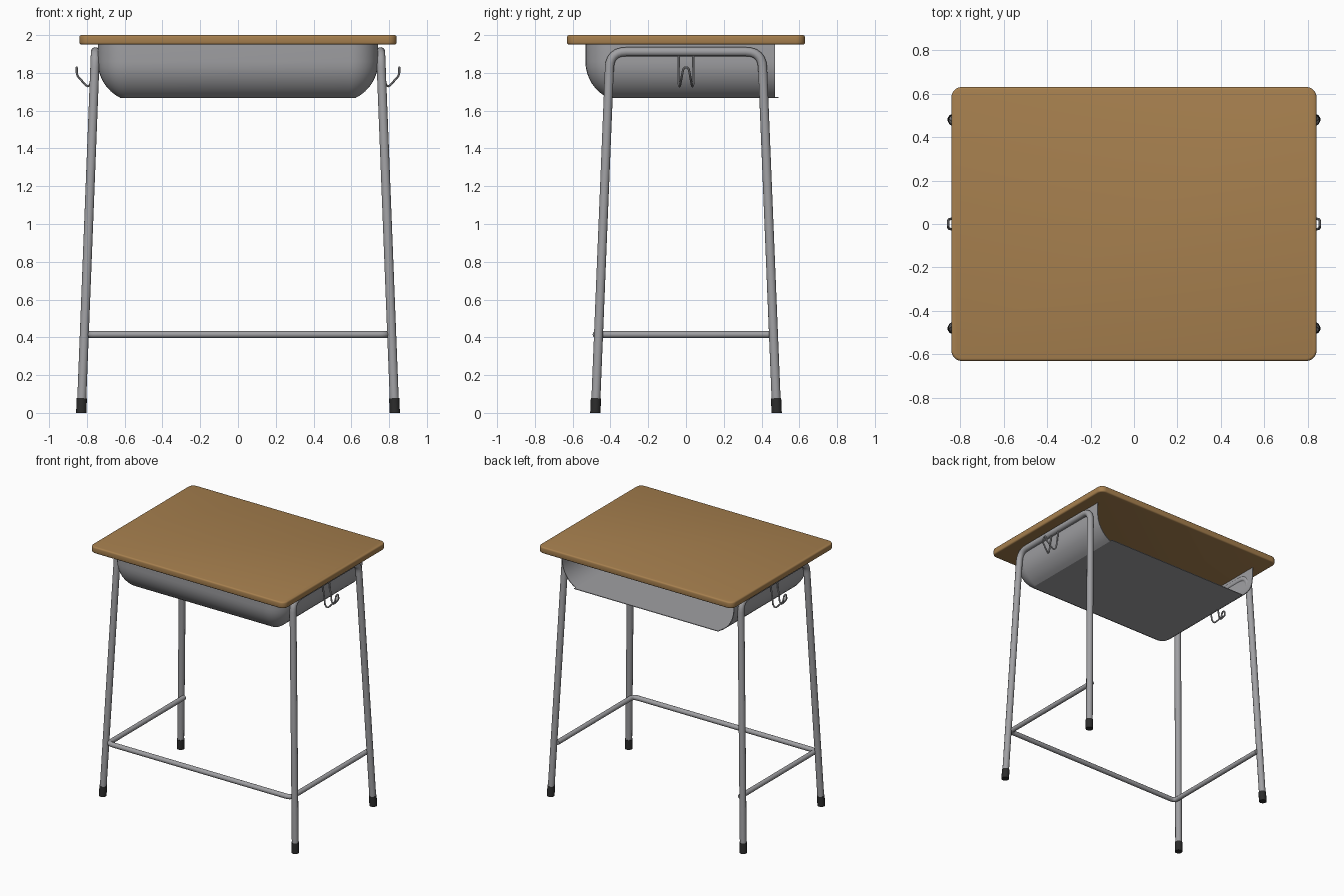
import bpy, bmesh, math
from mathutils import Vector

if "Cube" in bpy.data.objects:
    bpy.data.objects.remove(bpy.data.objects["Cube"])


def material(name, rgb):
    m = bpy.data.materials.new(name)
    m.diffuse_color = (*rgb, 1)
    m.use_nodes = True
    m.node_tree.nodes["Principled BSDF"].inputs["Base Color"].default_value = m.diffuse_color
    return m


WOOD = material("brown wood", (0.385, 0.215, 0.077))
METAL = material("grey metal", (0.35, 0.35, 0.365))
RUBBER = material("black rubber", (0.025, 0.025, 0.025))


def finish(obj, mat, angle=30):
    """Turn curves and modifiers into mesh, colour it and smooth it."""
    bpy.ops.object.select_all(action='DESELECT')
    bpy.context.view_layer.objects.active = obj
    obj.select_set(True)
    bpy.ops.object.convert(target='MESH')
    obj = bpy.context.object
    obj.data.materials.clear()
    obj.data.materials.append(mat)
    bpy.ops.object.shade_smooth_by_angle(angle=math.radians(angle))
    return obj


def add(name, data):
    obj = bpy.data.objects.new(name, data)
    bpy.context.collection.objects.link(obj)
    return obj


def fillet(pts, r, n=6):
    """Round the inner corners of a path."""
    pts = [Vector(p) for p in pts]
    out = [pts[0]]
    for a, p, b in zip(pts, pts[1:], pts[2:]):
        s, e = p + (a - p).normalized() * r, p + (b - p).normalized() * r
        for i in range(n + 1):
            t = i / n
            out.append(s * (1 - t) ** 2 + p * 2 * t * (1 - t) + e * t * t)
    return out + [pts[-1]]


def tube(name, pts, radius, mat, res=4):
    cu = bpy.data.curves.new(name, 'CURVE')
    cu.dimensions = '3D'
    cu.bevel_depth = radius
    cu.bevel_resolution = res
    cu.use_fill_caps = True
    sp = cu.splines.new('POLY')
    sp.points.add(len(pts) - 1)
    for q, p in zip(sp.points, pts):
        q.co = (*p, 1)
    return finish(add(name, cu), mat, 40)


# Table top: slab with rounded corners and softened edges
bm = bmesh.new()
bmesh.ops.create_cube(bm, size=1)
for v in bm.verts:
    v.co = (v.co.x * 1.68, v.co.y * 1.26, 1.975 + v.co.z * 0.05)
corners = [e for e in bm.edges if abs(e.verts[0].co.z - e.verts[1].co.z) > 0.01]
bmesh.ops.bevel(bm, geom=corners, offset=0.048, segments=8, profile=0.5, affect='EDGES')
rims = [e for e in bm.edges if abs(e.verts[0].co.z - e.verts[1].co.z) < 0.01]
bmesh.ops.bevel(bm, geom=rims, offset=0.011, segments=3, profile=0.5, affect='EDGES')
me = bpy.data.meshes.new("table_top")
bm.to_mesh(me)
bm.free()
finish(add("table_top", me), WOOD, 35)

# Book tray: curved sheet walls around the front and sides, open at the back
profile = [(0, 1.952)]
R, END = 0.212, math.radians(63.7)
for k in range(9):
    a = END * k / 8
    profile.append((R * (1 - math.cos(a)), 1.86 - R * math.sin(a)))
bm = bmesh.new()
rings = []
for inset, z in profile:
    hx, fy, rc = 0.74 - inset, -0.53 + inset, 0.15 - inset
    ring = [(-hx, 0.47)]
    for sx, start in ((-1, math.pi), (1, 1.5 * math.pi)):
        for i in range(9):
            a = start + math.pi / 2 * i / 8
            ring.append((sx * (hx - rc) + rc * math.cos(a), fy + rc + rc * math.sin(a)))
    ring.append((hx, 0.47))
    rings.append([bm.verts.new((x, y, z)) for x, y in ring])
for r0, r1 in zip(rings, rings[1:]):
    for i in range(len(r0) - 1):
        bm.faces.new((r0[i], r1[i], r1[i + 1], r0[i + 1]))
# floor with a small lip past the walls
last = rings[-1]
lip = [bm.verts.new((s * last[-1].co.x, 0.49, last[-1].co.z)) for s in (1, -1)]
bm.faces.new(last + lip)
bmesh.ops.recalc_face_normals(bm, faces=bm.faces)
me = bpy.data.meshes.new("book_tray")
bm.to_mesh(me)
bm.free()
tray = add("book_tray", me)
mod = tray.modifiers.new("sheet", 'SOLIDIFY')
mod.thickness = 0.005
mod.offset = 0
finish(tray, METAL, 20)


def leg_point(s, t, z):
    """Centre of a splayed leg at height z."""
    k = z / 1.912
    return Vector((s * (0.83 - 0.075 * k), t * (0.48 - 0.078 * k), z))


for s, side in ((-1, "left"), (1, "right")):
    # Bent tube forming a front leg, top bar and back leg
    path = [leg_point(s, -1, 0.03), leg_point(s, -1, 1.912),
            leg_point(s, 1, 1.912), leg_point(s, 1, 0.03)]
    tube(side + "_leg_frame", fillet(path, 0.085), 0.0245, METAL)

    # Rubber feet, flattened on the floor
    for t, end in ((-1, "front"), (1, "back")):
        foot = tube(f"{side}_{end}_foot",
                    [leg_point(s, t, 0), leg_point(s, t, 0.077)], 0.028, RUBBER)
        for v in foot.data.vertices:
            if v.co.z < 0.03:
                v.co.z = 0

    # Wire bag hook hanging from the top bar
    half = [(0.758, 0.04, 1.9), (0.778, 0.04, 1.75), (0.786, 0.037, 1.734),
            (0.797, 0.034, 1.729), (0.808, 0.031, 1.737), (0.848, 0.022, 1.782),
            (0.853, 0.02, 1.795), (0.854, 0.014, 1.82), (0.854, 0.007, 1.829)]
    pts = half + [(x, -y, z) for x, y, z in reversed(half)]
    tube(side + "_bag_hook", [(s * x, y, z) for x, y, z in pts], 0.006, METAL, 2)

# Lower rail: one bent bar along both sides and the front
rail = [(-0.788, 0.46, 0.415), (-0.788, -0.476, 0.415),
        (0.788, -0.476, 0.415), (0.788, 0.46, 0.415)]
tube("lower_rail", fillet(rail, 0.04), 0.0185, METAL)
